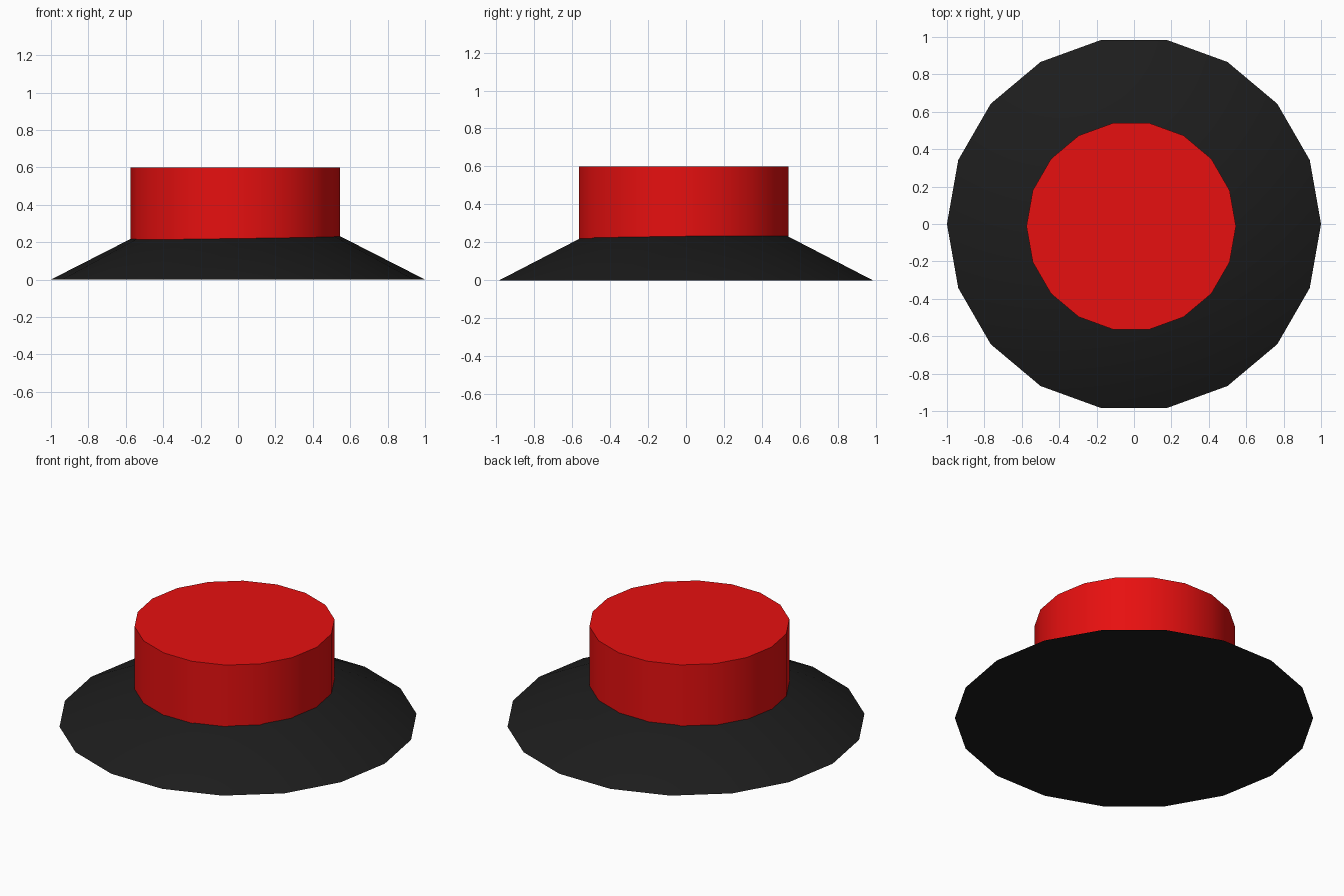
import bpy
import math

if "Cube" in bpy.data.objects:
    bpy.data.objects.remove(bpy.data.objects["Cube"])


def material(name, rgb):
    mat = bpy.data.materials.new(name)
    mat.diffuse_color = (*rgb, 1)
    mat.use_nodes = True
    mat.node_tree.nodes["Principled BSDF"].inputs["Base Color"].default_value = mat.diffuse_color
    return mat


def finish(name, mat):
    obj = bpy.context.object
    obj.name = name
    obj.data.materials.append(mat)
    # first vertex of the 18-gon on the x axis
    obj.rotation_euler.z = math.radians(90)
    bpy.ops.object.transform_apply(location=False, rotation=True, scale=False)
    bpy.ops.object.shade_smooth_by_angle(angle=math.radians(30))
    return obj


SIDES = 18
black = material("black", (0.012, 0.012, 0.012))
red = material("red", (0.8, 0.005, 0.005))

# Shallow conical base, its tip hidden inside the button
BASE_H = 0.51
bpy.ops.mesh.primitive_cone_add(vertices=SIDES, radius1=1, radius2=0,
                                depth=BASE_H, location=(0, 0, BASE_H / 2))
finish("base", black)

# Push button, slightly off centre and sunk into the base
BOTTOM, TOP = 0.18, 0.6
bpy.ops.mesh.primitive_cylinder_add(vertices=SIDES, radius=0.56, depth=TOP - BOTTOM,
                                    location=(-0.015, -0.012, (TOP + BOTTOM) / 2))
finish("button", red)
